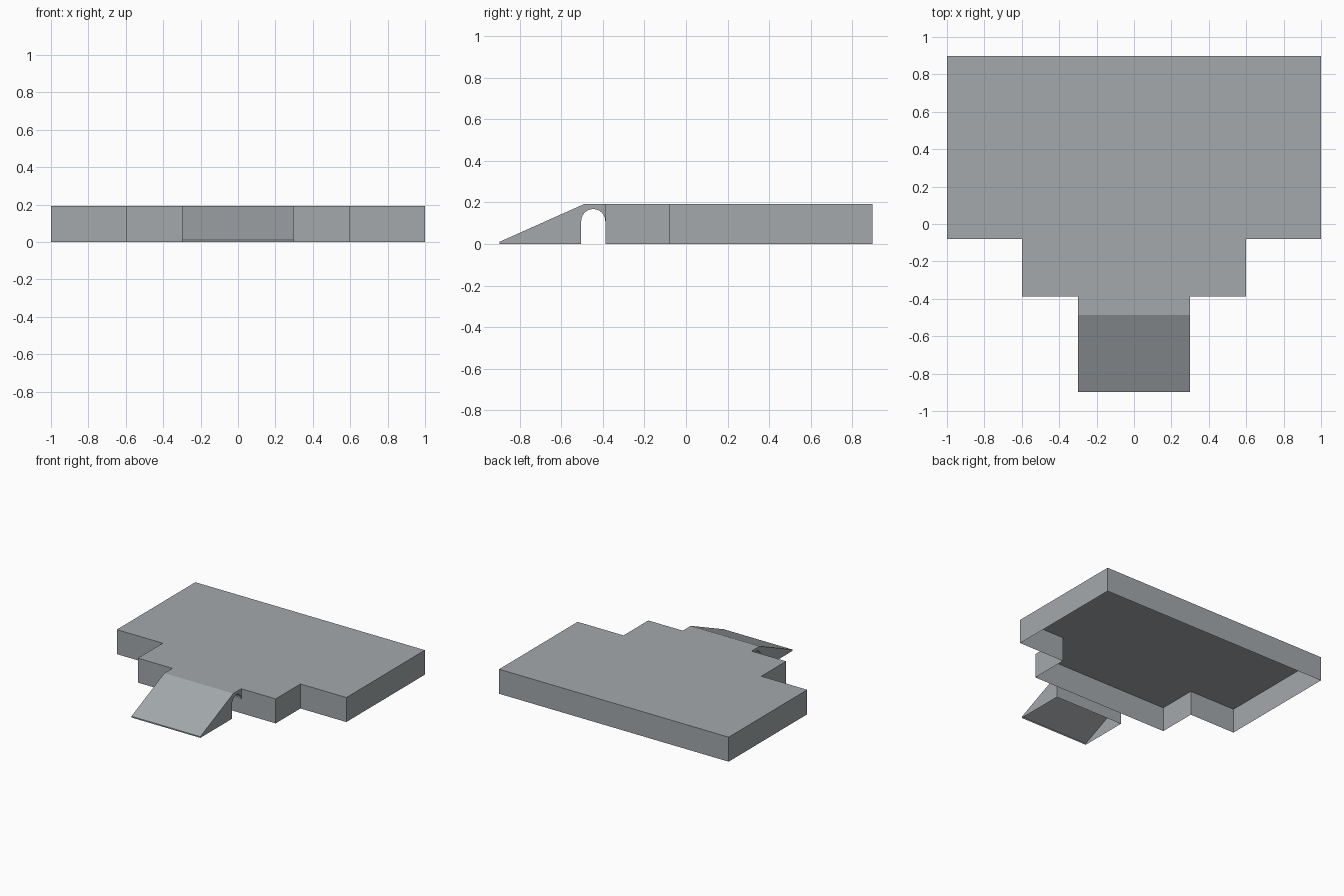
import bpy, bmesh, math
from mathutils import Vector

if "Cube" in bpy.data.objects:
    bpy.data.objects.remove(bpy.data.objects["Cube"])

H = 0.193          # deck height
FRONT = -0.388     # front edge of the deck
BACK = 0.897

grey = bpy.data.materials.new("mid grey")
grey.diffuse_color = (0.37, 0.395, 0.41, 1)
grey.use_nodes = True
grey.node_tree.nodes["Principled BSDF"].inputs["Base Color"].default_value = grey.diffuse_color


def extrude_shell(name, outline, direction, is_open):
    """Extrude a closed outline, then remove the faces that are left open."""
    bm = bmesh.new()
    face = bm.faces.new([bm.verts.new(p) for p in outline])
    ext = bmesh.ops.extrude_face_region(bm, geom=[face], use_keep_orig=True)
    moved = [v for v in ext["geom"] if isinstance(v, bmesh.types.BMVert)]
    bmesh.ops.translate(bm, verts=moved, vec=Vector(direction))
    bmesh.ops.recalc_face_normals(bm, faces=bm.faces[:])
    gone = [f for f in bm.faces if is_open(f)]
    bmesh.ops.delete(bm, geom=gone, context="FACES")
    mesh = bpy.data.meshes.new(name)
    bm.to_mesh(mesh)
    bm.free()
    mesh.materials.append(grey)
    obj = bpy.data.objects.new(name, mesh)
    bpy.context.collection.objects.link(obj)
    return obj


def on_floor(f):
    return all(v.co.z < 1e-4 for v in f.verts)


# Stepped deck: mirrored half outline, hollow and open underneath
half = [(0.6, FRONT), (0.6, -0.08), (1.0, -0.08), (1.0, BACK)]
outline = [(x, y, 0) for x, y in half] + [(-x, y, 0) for x, y in reversed(half)]
extrude_shell("stepped_deck", outline, (0, 0, H), on_floor)

# Ramp with arched slot behind it, hollow and open underneath
SLOT = -0.504
mid, r, spring = (FRONT + SLOT) / 2, (FRONT - SLOT) / 2, 0.110
arch = [(mid + r * math.cos(math.pi * i / 12), spring + r * math.sin(math.pi * i / 12))
        for i in range(13)]
side = [(-BACK, 0), (-BACK, 0.01), (-0.487, H), (FRONT, H)] + arch + [(SLOT, 0)]
extrude_shell("entry_ramp", [(-0.3, y, z) for y, z in side], (0.6, 0, 0),
              lambda f: on_floor(f) or all(v.co.y > FRONT - 1e-4 for v in f.verts))
